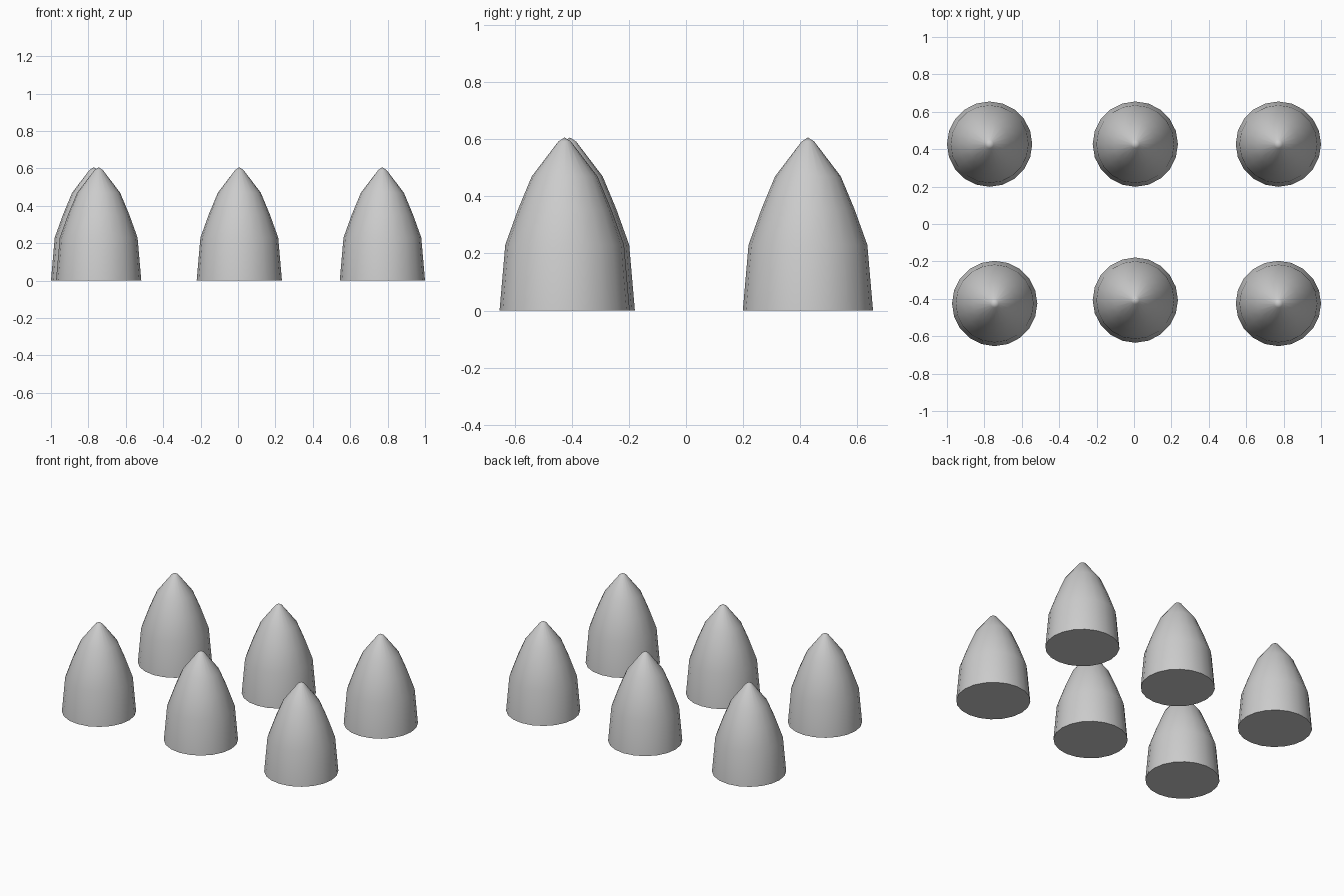
import bpy, bmesh, math

if "Cube" in bpy.data.objects:
    bpy.data.objects.remove(bpy.data.objects["Cube"])

# Bullet-nose outline: (radius, height) from base to near the tip
PROFILE = [(0.228, 0.0), (0.208, 0.23), (0.163, 0.355), (0.115, 0.47), (0.022, 0.592)]
TIP = 0.606
SIDES = 20


def spike(name, x, y):
    bm = bmesh.new()
    rings = [[bm.verts.new((r * math.cos(2 * math.pi * i / SIDES),
                            r * math.sin(2 * math.pi * i / SIDES), z))
              for i in range(SIDES)] for r, z in PROFILE]
    tip = bm.verts.new((0, 0, TIP))
    bm.faces.new(rings[0][::-1])  # closed base
    for i in range(SIDES):
        j = (i + 1) % SIDES
        for a, b in zip(rings, rings[1:]):
            bm.faces.new((a[i], a[j], b[j], b[i]))
        bm.faces.new((rings[-1][i], rings[-1][j], tip))
    mesh = bpy.data.meshes.new(name)
    bm.to_mesh(mesh)
    bm.free()
    ob = bpy.data.objects.new(name, mesh)
    ob.location = (x, y, 0)
    bpy.context.collection.objects.link(ob)
    bpy.ops.object.select_all(action='DESELECT')
    ob.select_set(True)
    bpy.context.view_layer.objects.active = ob
    bpy.ops.object.shade_smooth_by_angle(angle=math.radians(40))


# Two rows of three spikes, slightly irregular
spike("spike_back_left", -0.772, 0.427)
spike("spike_back_middle", 0.007, 0.427)
spike("spike_back_right", 0.772, 0.427)
spike("spike_front_left", -0.745, -0.425)
spike("spike_front_middle", 0.007, -0.407)
spike("spike_front_right", 0.772, -0.425)
